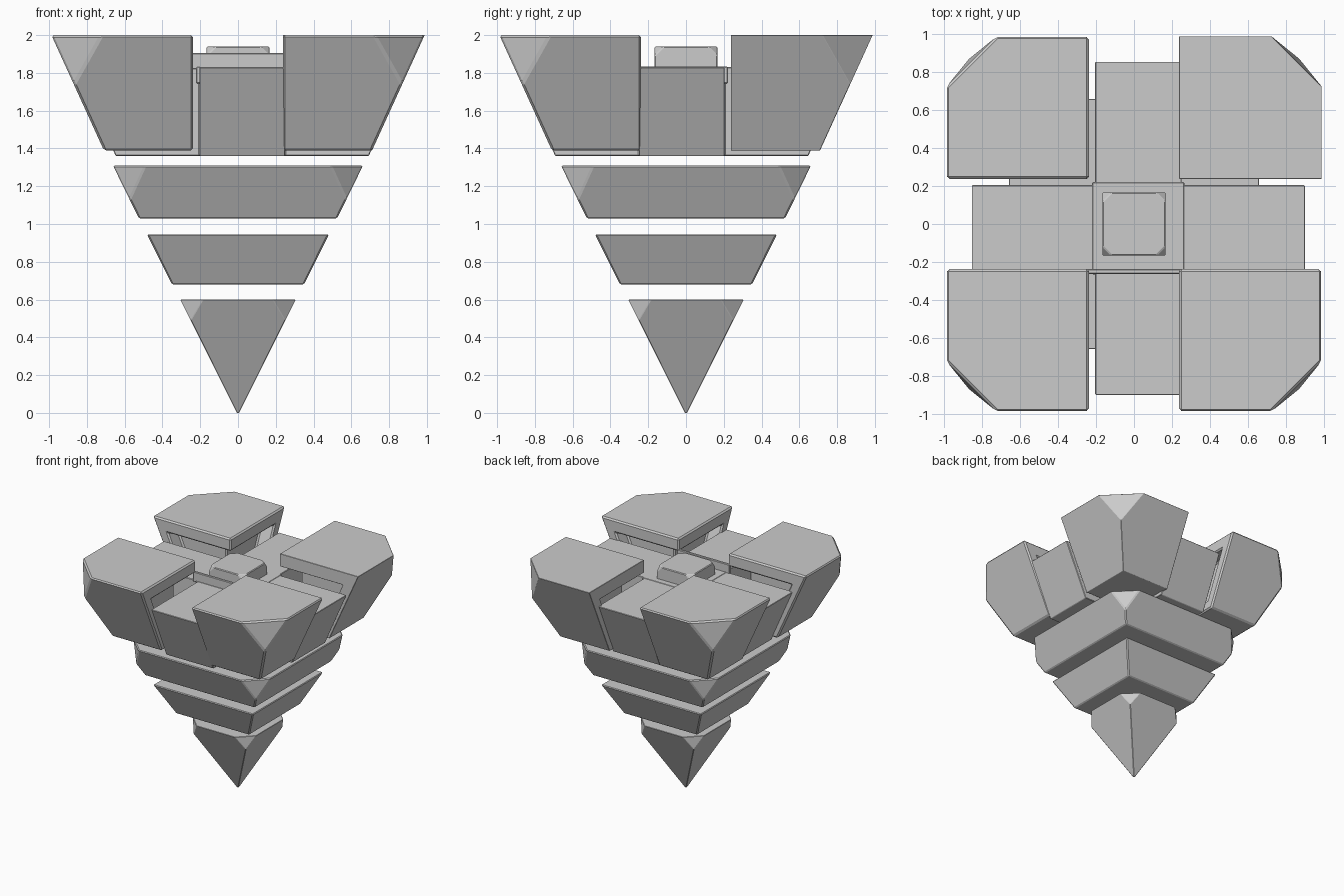
import bpy, bmesh
from mathutils import Vector

if "Cube" in bpy.data.objects:
    bpy.data.objects.remove(bpy.data.objects["Cube"])


def make(name, bm, bevel=0.0, center=(0, 0)):
    bmesh.ops.recalc_face_normals(bm, faces=bm.faces)
    mesh = bpy.data.meshes.new(name)
    bm.to_mesh(mesh)
    bm.free()
    ob = bpy.data.objects.new(name, mesh)
    ob.location = (*center, 0)
    bpy.context.collection.objects.link(ob)
    if bevel:
        m = ob.modifiers.new("soft_edges", 'BEVEL')
        m.width, m.segments, m.limit_method = bevel, 1, 'ANGLE'
        m.angle_limit = 0.6
    return ob


def hull(points):
    bm = bmesh.new()
    for p in points:
        bm.verts.new(p)
    bmesh.ops.convex_hull(bm, input=bm.verts)
    bmesh.ops.dissolve_limit(bm, angle_limit=0.01, verts=bm.verts, edges=bm.edges)
    return bm


def corner_points(z0, h0, z1, h1, cut=0, drop=0):
    """Points of one tapered corner, its top clipped by a triangular facet."""
    pts = [(h0, h0, z0)]
    if cut:
        hm = h1 + (h0 - h1) * drop / (z1 - z0)
        return pts + [(hm, hm, z1 - drop), (h1, h1 - cut, z1), (h1 - cut, h1, z1)]
    return pts + [(h1, h1, z1)]


SIGNS = [(sx, sy) for sx in (-1, 1) for sy in (-1, 1)]


def tier(name, *args, bevel=0.008):
    pts = [(sx * x, sy * y, z) for sx, sy in SIGNS for x, y, z in corner_points(*args)]
    return make(name, hull(pts), bevel)


def box(name, x0, x1, y0, y1, z0, z1):
    return make(name, hull([(x, y, z) for x in (x0, x1) for y in (y0, y1) for z in (z0, z1)]), 0.004)


# Tip and the two slabs floating above it
tier("tip", 0.0, 0.006, 0.6, 0.305, 0.12, 0.11, bevel=0.003)
tier("lower_slab", 0.68, 0.35, 0.945, 0.482)
tier("upper_slab", 1.03, 0.525, 1.31, 0.662, 0.17, 0.18)

# Four corner blocks, with an undercut pocket in their inner faces
G = 0.237
for i, (sx, sy) in enumerate(SIGNS):
    def flip(pts):
        return [(sx * x, sy * y, z) for x, y, z in pts]
    pts = corner_points(1.39, 0.71, 2.0, 0.988, 0.265, 0.26)
    for z, h in ((1.39, 0.71), (2.0, 0.988)):
        pts += [(G, G, z), (G, h, z), (h, G, z)]
    block = make(f"corner_block_{i}", hull(flip(pts)))
    for axis in (0, 1):
        cut = []
        for z, h in ((1.48, 0.66), (1.89, 0.84)):
            for a in (0.1, 0.36):
                for b in (0.1, h):
                    cut.append((a, b, z) if axis == 0 else (b, a, z))
        cutter = make(f"pocket_cutter_{i}_{axis}", hull(flip(cut)))
        cutter.hide_render = True
        cutter.hide_set(True)
        m = block.modifiers.new("pocket", 'BOOLEAN')
        m.object, m.solver = cutter, 'EXACT'
    m = block.modifiers.new("soft_edges", 'BEVEL')
    m.width, m.segments, m.limit_method, m.angle_limit = 0.012, 1, 'ANGLE', 0.6

# Cross between the blocks: plus-shaped, ends follow the slope
W, c = 0.2275, 0.0225
bm = bmesh.new()
rings = []
for z, h in ((1.36, 0.67), (1.83, 0.8775)):
    quarter = [(h, -W), (h, W), (W, W)]
    ring = []
    for k in range(4):
        for x, y in quarter:
            for _ in range(k):
                x, y = -y, x
            ring.append(bm.verts.new((x, y, z)))
    rings.append(ring)
    bm.faces.new(ring)
for k in range(12):
    n = (k + 1) % 12
    bm.faces.new((rings[0][k], rings[0][n], rings[1][n], rings[1][k]))
make("cross", bm, 0.004, (c, -c))

# Core plate, front bridge bar and the small faceted cap
box("core_plate", -0.22, 0.265, -0.265, 0.22, 1.745, 1.833)
box("front_bridge", -0.25, 0.25, -0.262, -0.238, 1.82, 1.905)
tier("cap", 1.82, 0.167, 1.94, 0.167, 0.05, 0.05, bevel=0.006)
